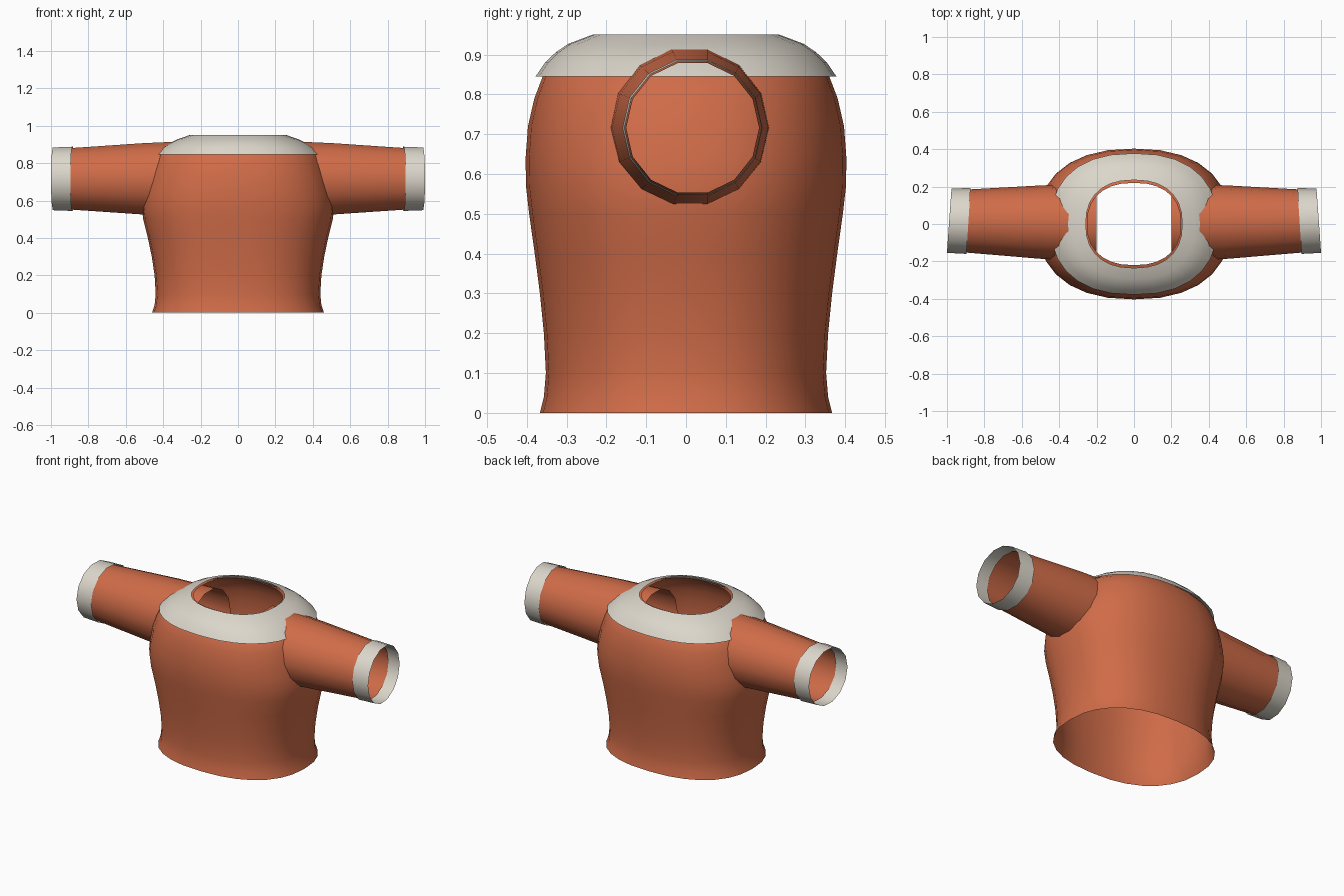
import bpy, bmesh, math

if "Cube" in bpy.data.objects:
    bpy.data.objects.remove(bpy.data.objects["Cube"])


def material(name, rgb):
    m = bpy.data.materials.new(name)
    m.diffuse_color = (*rgb, 1)
    m.use_nodes = True
    m.node_tree.nodes["Principled BSDF"].inputs["Base Color"].default_value = m.diffuse_color
    return m


ORANGE = material("rust orange", (0.63, 0.15, 0.065))
CREAM = material("cream", (0.72, 0.68, 0.60))


def loft(name, rings, mat):
    """Skin open rings of points into a smooth shell."""
    bm = bmesh.new()
    loops = [[bm.verts.new(p) for p in ring] for ring in rings]
    n = len(loops[0])
    for a, b in zip(loops, loops[1:]):
        for i in range(n):
            j = (i + 1) % n
            bm.faces.new((a[i], a[j], b[j], b[i]))
    me = bpy.data.meshes.new(name)
    bm.to_mesh(me)
    bm.free()
    me.materials.append(mat)
    for p in me.polygons:
        p.use_smooth = True
    ob = bpy.data.objects.new(name, me)
    bpy.context.collection.objects.link(ob)
    return ob


def oval(z, rx, ry, n=28, power=2.35):
    """Slightly squared oval ring at height z."""
    pts = []
    for i in range(n):
        t = 2 * math.pi * i / n
        c, s = math.cos(t), math.sin(t)
        pts.append((math.copysign(abs(c) ** (2 / power), c) * rx,
                    math.copysign(abs(s) ** (2 / power), s) * ry, z))
    return pts


def sleeve_ring(x, r, side, n=14):
    """Upright ring around the arm, leaning more towards the wrist."""
    cy = 0.006 + (x - 0.2) * 0.015
    lean = 0.072 * (x - 0.2) / 0.8
    pts = []
    for i in range(n):
        t = 2 * math.pi * i / n
        y = r * math.cos(t)
        pts.append((side * (x - lean * y), cy + y, 0.716 + r * math.sin(t)))
    return pts if side > 0 else pts[::-1]


# Torso: open at the hem and at the neck (z, half width, half depth)
BODY = [(0, .46, .367), (.04, .446, .357), (.1, .44, .352), (.2, .446, .357),
        (.3, .461, .367), (.4, .482, .38), (.5, .507, .394), (.57, .515, .402),
        (.64, .506, .403), (.72, .488, .397), (.79, .464, .381),
        (.845, .437, .36), (.875, .397, .337), (.91, .335, .292),
        (.935, .28, .246), (.943, .25, .22)]
loft("torso", [oval(*p) for p in BODY], ORANGE)

# Shoulder yoke lying over the torso
YOKE = [(.845, .447, .378), (.88, .408, .354), (.905, .37, .328),
        (.927, .325, .296), (.95, .258, .235)]
loft("shoulder_yoke", [oval(*p) for p in YOKE], CREAM)

# Sleeves and cuffs
for side, label in ((1, "right"), (-1, "left")):
    loft(label + "_sleeve",
         [sleeve_ring(x, r, side) for x, r in
          ((.2, .209), (.5, .196), (.7, .182), (.915, .167))], ORANGE)
    loft(label + "_cuff",
         [sleeve_ring(x, r, side) for x, r in ((.885, .176), (.988, .172))], CREAM)
